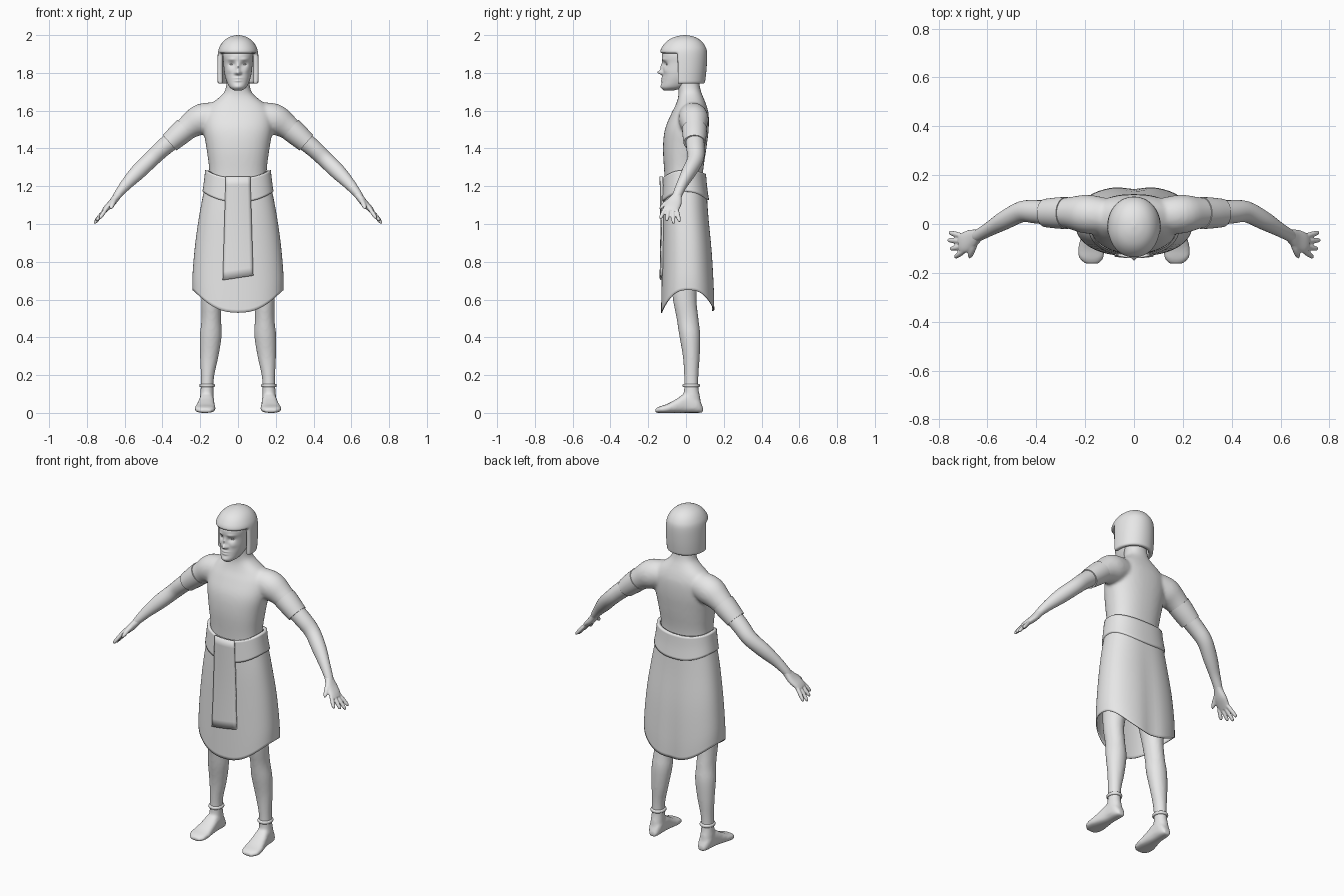
import bpy, bmesh, math
from mathutils import Vector

if "Cube" in bpy.data.objects:
    bpy.data.objects.remove(bpy.data.objects["Cube"])

X, Y, Z = Vector((1, 0, 0)), Vector((0, 1, 0)), Vector((0, 0, 1))
grey = bpy.data.materials.new("light_grey")
grey.diffuse_color = (0.8, 0.8, 0.8, 1)
grey.use_nodes = True
grey.node_tree.nodes["Principled BSDF"].inputs["Base Color"].default_value = grey.diffuse_color


def spow(v, e):
    return math.copysign(abs(v) ** e, v)


def spline(pts, sub):
    """Catmull-Rom interpolation of a short table of tuples."""
    out = []
    for i in range(len(pts) - 1):
        a, b, c, d = pts[max(i - 1, 0)], pts[i], pts[i + 1], pts[min(i + 2, len(pts) - 1)]
        for k in range(sub):
            t = k / sub
            out.append([0.5 * (2 * q + (r - p) * t + (2 * p - 5 * q + 4 * r - s) * t * t
                               + (3 * q - p - 3 * r + s) * t ** 3)
                        for p, q, r, s in zip(a, b, c, d)])
    return out + [list(pts[-1])]


def tube(bm, rings, side=X, axis=None, p=2.0, n=24, sub=4, flip=1, caps=(True, True)):
    """Loft of rings (x, y, z, half width along side, half width across)."""
    rows = spline(rings, sub)
    cen = [Vector(r[:3]) for r in rows]
    loops = []
    for i, r in enumerate(rows):
        t = axis or (cen[min(i + 1, len(cen) - 1)] - cen[max(i - 1, 0)]).normalized()
        u = (side - t * side.dot(t)).normalized()
        v = t.cross(u)
        a, b = max(r[3], 0.002), max(r[4], 0.002)
        loop = []
        for j in range(n):
            th = 2 * math.pi * j / n
            co = cen[i] + u * a * spow(math.cos(th), 2 / p) + v * b * spow(math.sin(th), 2 / p)
            co.x *= flip
            loop.append(bm.verts.new(co))
        loops.append(loop)
    for l0, l1 in zip(loops, loops[1:]):
        for j in range(n):
            k = (j + 1) % n
            bm.faces.new((l0[j], l0[k], l1[k], l1[j]))
    if caps[0]:
        bm.faces.new(loops[0][::-1])
    if caps[1]:
        bm.faces.new(loops[-1])
    return loops


def make(name, bm, mirror=False, voxel=0, solid=0, subsurf=0, smooth=6, angle=50):
    bmesh.ops.recalc_face_normals(bm, faces=bm.faces)
    me = bpy.data.meshes.new(name)
    bm.to_mesh(me)
    bm.free()
    me.materials.append(grey)
    ob = bpy.data.objects.new(name, me)
    bpy.context.collection.objects.link(ob)
    bpy.ops.object.select_all(action='DESELECT')
    ob.select_set(True)
    bpy.context.view_layer.objects.active = ob
    bpy.ops.object.shade_smooth_by_angle(angle=math.radians(angle))
    if mirror:
        ob.modifiers.new("mirror", 'MIRROR').use_mirror_merge = False
    if solid:
        m = ob.modifiers.new("solid", 'SOLIDIFY')
        m.thickness, m.offset = solid, -1
    if subsurf:
        ob.modifiers.new("subsurf", 'SUBSURF').levels = subsurf
        ob.modifiers["subsurf"].render_levels = subsurf
    if voxel:
        m = ob.modifiers.new("blend", 'REMESH')
        m.mode, m.voxel_size, m.use_smooth_shade = 'VOXEL', voxel, True
        m = ob.modifiers.new("soften", 'SMOOTH')
        m.factor, m.iterations = 0.5, smooth
    return ob


def vertical(rows):
    """(z, front y, back y, half width) -> tube rings."""
    return [(0, (f + b) / 2, z, w, (b - f) / 2) for z, f, b, w in rows]


# torso, neck and upper arms blended together
bm = bmesh.new()
tube(bm, vertical([(0.95, -.10, .10, .17), (1.15, -.11, .095, .165), (1.27, -.115, .09, .152),
                   (1.40, -.122, .108, .167), (1.50, -.112, .12, .183), (1.58, -.08, .12, .18),
                   (1.63, -.055, .108, .15), (1.67, -.042, .092, .10), (1.70, -.04, .08, .072),
                   (1.74, -.045, .072, .062), (1.80, -.045, .07, .06)]), axis=Z, p=2.3, n=40)
for s in (1, -1):
    tube(bm, [(.09, .03, 1.575, .07, .07), (.19, .04, 1.555, .08, .083), (.26, .045, 1.515, .066, .066),
              (.32, .045, 1.465, .056, .055), (.36, .045, 1.43, .05, .05)], side=Y, flip=s)
make("torso", bm, voxel=0.009, smooth=9)

# forearms
bm = bmesh.new()
tube(bm, [(.32, .045, 1.465, .05, .05), (.40, .05, 1.40, .048, .046), (.46, .05, 1.343, .043, .043),
          (.53, .015, 1.275, .038, .041), (.59, -.02, 1.212, .029, .031),
          (.635, -.045, 1.157, .025, .022), (.65, -.053, 1.135, .022, .018)], side=Y)
make("forearms", bm, mirror=True)

# hands with fingers and thumb
bm = bmesh.new()
tube(bm, [(.62, -.038, 1.172, .022, .02), (.638, -.047, 1.15, .026, .02), (.665, -.062, 1.115, .04, .019),
          (.695, -.077, 1.085, .042, .016), (.712, -.081, 1.066, .036, .012)], side=Y, p=2.3)
for y0, tip in ((-.110, (.733, -.136, 1.028)), (-.091, (.752, -.102, 1.016)),
                (-.071, (.762, -.066, 1.002)), (-.052, (.757, -.034, 1.012))):
    base, end = Vector((.695, y0, 1.085)), Vector(tip)
    tube(bm, [(*base.lerp(end, t), r, r) for t, r in
              ((0, .010), (.5, .0115), (.9, .009), (1, .003))], side=Y, n=12)
tube(bm, [(.645, -.06, 1.14, .014, .014), (.66, -.10, 1.115, .014, .013),
          (.67, -.128, 1.09, .011, .010), (.674, -.14, 1.078, .003, .003)], n=12)
make("hands", bm, mirror=True, voxel=0.0045, smooth=3)

# arm bands
bm = bmesh.new()
tube(bm, [(.278, .045, 1.503, .066, .064), (.32, .045, 1.467, .063, .06), (.362, .045, 1.43, .058, .054)],
     side=Y, n=32)
make("arm_bands", bm, mirror=True)

# legs and feet
bm = bmesh.new()
tube(bm, [(.09, 0, 1.0, .083, .085), (.115, -.005, .80, .078, .08), (.138, -.008, .62, .056, .064),
          (.141, .008, .50, .052, .058), (.144, .02, .41, .058, .056), (.152, .028, .30, .049, .045),
          (.161, .028, .20, .036, .038), (.164, .028, .13, .034, .038), (.165, .03, .08, .037, .046),
          (.165, .03, .025, .038, .052)], axis=Z)
foot = [(.162, .09, .025, .02), (.164, .06, .08, .036), (.166, 0, .10, .040), (.17, -.05, .07, .047),
        (.174, -.10, .043, .055), (.175, -.14, .03, .05), (.172, -.163, .018, .026)]
tube(bm, [(x, y, h / 2 + .002, w, h / 2 + .002) for x, y, h, w in foot], axis=-Y, p=2.6)
make("legs", bm, mirror=True, voxel=0.008, smooth=5)

# ankle rings
bm = bmesh.new()
tube(bm, [(.163, .028, .145 + .009 * math.sin(a), .036 + .006 * math.cos(a), .040 + .006 * math.cos(a))
          for a in [math.radians(d) for d in range(-90, 91, 30)]], axis=Z, sub=1)
make("ankle_rings", bm, mirror=True)

# kilt with curved hem, lower at front and back
bm = bmesh.new()
kilt = tube(bm, vertical([(1.20, -.115, .108, .175), (1.05, -.122, .12, .20), (.85, -.126, .14, .225),
                          (.65, -.13, .152, .24), (.54, -.132, .155, .241)]),
            axis=Z, p=2.35, n=64, caps=(False, False))
for loop in kilt:
    for j, v in enumerate(loop):
        sn = math.sin(2 * math.pi * j / 64)
        hem = .65 - (.12 if sn < 0 else .11) * abs(sn) ** 2.3
        t = (1.20 - v.co.z) / .66
        v.co.z = 1.20 - t * (1.20 - hem)
        if sn > 0:  # shallow fold down the middle of the back
            v.co.y -= .012 * t * math.exp(-(v.co.x / .05) ** 2)
make("kilt", bm, solid=0.005)

# sash around the waist
bm = bmesh.new()
sash = tube(bm, vertical([(0, -.122, .106, .174), (.5, -.126, .112, .18), (1, -.13, .122, .188)]),
            axis=Z, p=2.35, n=64, caps=(False, False))
for loop in sash:
    for j, v in enumerate(loop):
        sn = math.sin(2 * math.pi * j / 64)
        top = 1.285 - (.04 if sn < 0 else .02) * sn * sn
        low = 1.172 - (.055 if sn < 0 else .045) * sn * sn
        v.co.z = top + (low - top) * v.co.z
make("sash", bm, solid=0.018)

# hanging front panel
bm = bmesh.new()
grid = []
for i in range(13):
    t = i / 12
    grid.append([bm.verts.new((u * (.065 + .016 * t), -.140 + .009 * u * u * (1 - .3 * t)
                               + .004 * math.sin(math.pi * t),
                               1.252 - t * (.537 - .012 * u))) for u in [k / 4 - 1 for k in range(9)]])
for r0, r1 in zip(grid, grid[1:]):
    for k in range(8):
        bm.faces.new((r0[k], r1[k], r1[k + 1], r0[k + 1]))
make("front_panel", bm, solid=0.01)

# head with sculpted brow, nose, lips and chin
bm = bmesh.new()
tube(bm, vertical([(1.708, -.118, -.06, .022), (1.725, -.13, -.005, .045), (1.76, -.126, .04, .062),
                   (1.80, -.122, .06, .072), (1.85, -.122, .08, .077), (1.90, -.125, .088, .08),
                   (1.95, -.09, .075, .065), (1.97, -.05, .04, .035)]), axis=Z, p=2.2, n=80, sub=9)
bumps = [(0, 1.802, .012, .012, .026), (0, 1.83, .009, .025, .013), (0, 1.772, .02, .005, .008),
         (0, 1.758, .018, .005, .008), (0, 1.728, .02, .012, .005)]
for s in (1, -1):
    bumps += [(s * .033, 1.845, .017, .012, -.013), (s * .035, 1.872, .02, .007, .006),
              (s * .014, 1.799, .006, .007, .008), (s * .045, 1.812, .015, .014, .004)]
for v in bm.verts:
    if v.co.y < -.05:
        x, z = v.co.x, v.co.z
        v.co.y -= sum(a * math.exp(-((x - cx) / sx) ** 2 - ((z - cz) / sz) ** 2)
                      for cx, cz, sx, sz, a in bumps)
make("head", bm, angle=80)

# eyes
bm = bmesh.new()
for v in bmesh.ops.create_uvsphere(bm, u_segments=16, v_segments=10, radius=.013)["verts"]:
    v.co = Vector((.033 + v.co.x, -.093 + v.co.y, 1.845 + v.co.z * .5))
make("eyes", bm, mirror=True)

# bobbed hair with a face opening
bm = bmesh.new()
tube(bm, vertical([(1.742, -.13, .100, .108), (1.82, -.133, .109, .110), (1.905, -.138, .112, .107),
                   (1.945, -.122, .100, .094), (1.975, -.092, .074, .07), (1.993, -.052, .038, .038),
                   (2.0, -.012, .0, .005)]), axis=Z, p=2.1, n=48, caps=(False, True))
opening = [f for f in bm.faces if f.calc_center_median().z < 1.905 and f.calc_center_median().y < -.052]
bmesh.ops.delete(bm, geom=opening, context='FACES')
make("hair", bm, solid=0.026, subsurf=1)
